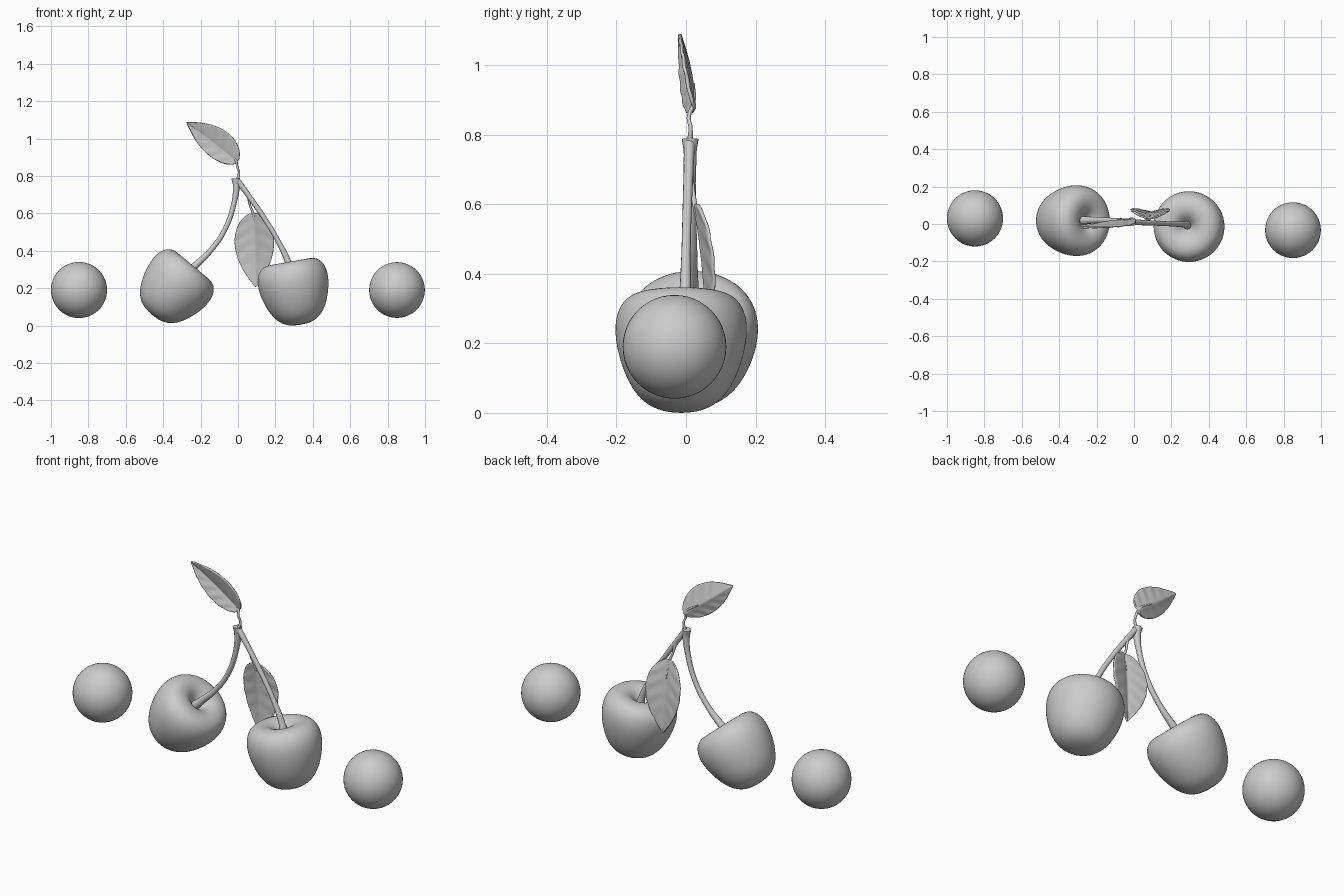
import bpy, bmesh, math
from mathutils import Vector, Matrix

if "Cube" in bpy.data.objects:
    bpy.data.objects.remove(bpy.data.objects["Cube"])


def mesh_object(name, bm):
    bmesh.ops.recalc_face_normals(bm, faces=bm.faces)
    for f in bm.faces:
        f.smooth = True
    me = bpy.data.meshes.new(name)
    bm.to_mesh(me)
    bm.free()
    ob = bpy.data.objects.new(name, me)
    bpy.context.collection.objects.link(ob)
    return ob


def ball(name, loc, r):
    bm = bmesh.new()
    bmesh.ops.create_uvsphere(bm, u_segments=48, v_segments=24, radius=r)
    mesh_object(name, bm).location = loc


# cherry half profile: radius, height from the blunt tip to the stem dimple
PROFILE = [(0, -0.002), (0.06, 0.002), (0.113, 0.028), (0.153, 0.083), (0.181, 0.16),
           (0.193, 0.23), (0.186, 0.29), (0.155, 0.334), (0.105, 0.344),
           (0.062, 0.332), (0.035, 0.305), (0.018, 0.285), (0, 0.28)]


def cherry(name, base, tilt):
    bm = bmesh.new()
    vs = [bm.verts.new((r, 0, h)) for r, h in PROFILE]
    es = [bm.edges.new(p) for p in zip(vs, vs[1:])]
    bmesh.ops.spin(bm, geom=vs + es, cent=(0, 0, 0), axis=(0, 0, 1),
                   angle=math.tau, steps=32)
    bmesh.ops.remove_doubles(bm, verts=bm.verts, dist=1e-4)
    ob = mesh_object(name, bm)
    ob.matrix_world = Matrix.Translation(base) @ Matrix.Rotation(math.radians(tilt), 4, 'Y')
    ob.modifiers.new("smooth", 'SUBSURF').levels = 2
    ob.modifiers["smooth"].render_levels = 2


def stem(name, pts):
    # each point is x, y, z, radius
    cu = bpy.data.curves.new(name, 'CURVE')
    cu.dimensions = '3D'
    cu.bevel_depth = 1.0
    cu.bevel_resolution = 4
    cu.resolution_u = 10
    cu.use_fill_caps = True
    sp = cu.splines.new('BEZIER')
    sp.bezier_points.add(len(pts) - 1)
    for bp, (x, y, z, r) in zip(sp.bezier_points, pts):
        bp.co = (x, y, z)
        bp.radius = r
        bp.handle_left_type = bp.handle_right_type = 'AUTO'
    ob = bpy.data.objects.new(name, cu)
    bpy.context.collection.objects.link(ob)


def leaf(name, base, tip, width_a, width_b, cup, bow):
    # grid of u along the midrib and v across it, lying near the xz plane
    base, tip = Vector(base), Vector(tip)
    axis = tip - base
    side = Vector((axis.z, 0, -axis.x)).normalized()
    nu, nv = 40, 16
    bm = bmesh.new()
    rows = []
    for i in range(nu + 1):
        u = 0.01 + 0.985 * i / nu
        shape = math.sin(math.pi * u ** 0.75) ** 0.7 * (1 - 0.5 * u ** 8)
        row = []
        for j in range(nv + 1):
            v = 2 * j / nv - 1
            w = (width_a if v > 0 else width_b) * shape
            a = abs(v)
            # V fold at the midrib, chevron veins, lengthwise bow
            y = cup * a ** 0.8 * shape
            y += 0.004 * math.sin(math.tau * (u * 5.5 - a * 0.9)) * a * (1 - a * 0.6) * shape
            y += bow * math.sin(math.pi * u)
            row.append(bm.verts.new(base + axis * u + side * (v * w) + Vector((0, y, 0))))
        rows.append(row)
    for r0, r1 in zip(rows, rows[1:]):
        for j in range(nv):
            bm.faces.new((r0[j], r0[j + 1], r1[j + 1], r1[j]))
    ob = mesh_object(name, bm)
    m = ob.modifiers.new("thickness", 'SOLIDIFY')
    m.thickness = 0.01
    m.offset = 0
    s = ob.modifiers.new("smooth", 'SUBSURF')
    s.levels = s.render_levels = 1


# loose balls on either side
ball("left_ball", (-0.85, 0.03, 0.19), 0.15)
ball("right_ball", (0.85, -0.033, 0.19), 0.149)

# the pair of cherries
cherry("left_cherry", (-0.459, 0.018, 0.059), 40)
cherry("right_cherry", (0.335, -0.014, 0.006), -10)

# stems joined at the top
stem("left_stem", [(-0.012, 0.012, 0.787, 0.024), (-0.009, 0.012, 0.755, 0.019),
                   (-0.02, 0.014, 0.66, 0.014), (-0.072, 0.018, 0.51, 0.013),
                   (-0.148, 0.02, 0.4, 0.014), (-0.235, 0.02, 0.315, 0.019),
                   (-0.285, 0.018, 0.27, 0.024)])
stem("right_stem", [(-0.006, 0.01, 0.78, 0.016), (0.06, 0.007, 0.69, 0.014),
                    (0.14, 0.003, 0.575, 0.013), (0.21, 0.0, 0.46, 0.013),
                    (0.27, -0.003, 0.335, 0.017), (0.29, -0.008, 0.27, 0.024)])

# leaf stalks
stem("top_leaf_stalk", [(-0.006, 0.01, 0.77, 0.009), (0.005, 0.013, 0.82, 0.006),
                        (-0.004, 0.008, 0.85, 0.006), (-0.012, 0.02, 0.885, 0.006),
                        (-0.09, 0.022, 0.945, 0.004)])
stem("hanging_leaf_stalk", [(0.055, 0.012, 0.695, 0.009), (0.065, 0.02, 0.64, 0.006),
                            (0.082, 0.026, 0.595, 0.007), (0.088, 0.045, 0.5, 0.004)])

# leaves
leaf("top_leaf", (-0.002, 0.025, 0.873), (-0.276, -0.018, 1.088), 0.092, 0.066, -0.028, 0.01)
leaf("hanging_leaf", (0.083, 0.025, 0.605), (0.094, 0.062, 0.205), 0.106, 0.106, 0.032, 0.006)
